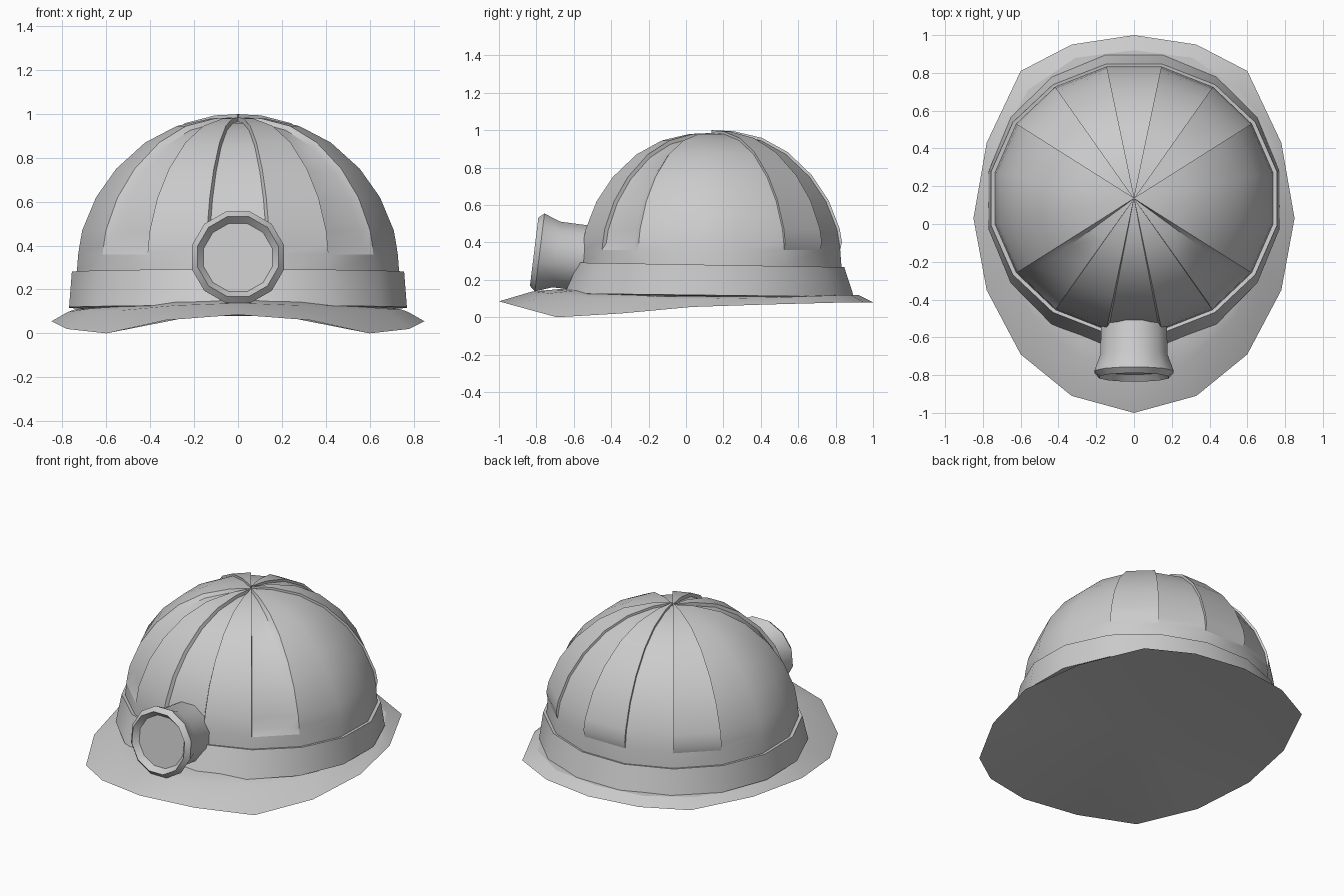
import bpy, bmesh
from math import sin, cos, radians, pi
from mathutils import Matrix

if "Cube" in bpy.data.objects:
    bpy.data.objects.remove(bpy.data.objects["Cube"])


def finish(name, verts, faces, angle=30, recalc=True):
    me = bpy.data.meshes.new(name)
    me.from_pydata(verts, [], faces)
    bm = bmesh.new()
    bm.from_mesh(me)
    bmesh.ops.remove_doubles(bm, verts=bm.verts, dist=.0003)
    if recalc:
        bmesh.ops.recalc_face_normals(bm, faces=bm.faces)
    bm.to_mesh(me)
    bm.free()
    ob = bpy.data.objects.new(name, me)
    bpy.context.collection.objects.link(ob)
    bpy.ops.object.select_all(action='DESELECT')
    ob.select_set(True)
    bpy.context.view_layer.objects.active = ob
    bpy.ops.object.shade_smooth_by_angle(angle=radians(angle))
    return ob


def bridge(rings, n, close_start=None, close_end=None, keep=lambda k, i: True):
    """Join equal rings with quads; optionally close the ends with a fan point."""
    verts = [v for r in rings for v in r]
    last = len(rings) - 1
    faces = [(k*n + i, k*n + (i+1) % n, (k+1)*n + (i+1) % n, (k+1)*n + i)
             for k in range(last) for i in range(n) if keep(k, i)]
    for point, k in ((close_start, 0), (close_end, last)):
        if point:
            verts.append(point)
            faces += [(k*n + i, k*n + (i+1) % n, len(verts)-1) for i in range(n) if keep(k, i)]
    return verts, faces


N, CY = 16, 0.135
STEP = 2*pi/N


def oval(rx, ry, z, a, cy=CY, tilt=0):
    y = ry*sin(a)
    return (rx*cos(a), cy + y, z - tilt*y)


def oval_ring(*args, **kw):
    return [oval(*args, (i + .5)*STEP, **kw) for i in range(N)]


# Dome shell, left open where the six panels sit
profile = [(1.01, .12), (1, .27), (.99, .36), (.982, .40), (.965, .47), (.88, .62),
           (.755, .75), (.575, .87), (.38, .945), (.165, .98)]
RX, RY, TOP = .75, .71, .985
PANEL_SECTORS = (1, 3, 5, 9, 11, 13)
finish("dome", *bridge([oval_ring(RX*r, RY*r, z) for r, z in profile], N,
                       close_end=(0, CY, TOP),
                       keep=lambda k, i: k < 2 or i not in PANEL_SECTORS), recalc=False)


# Panels: sunk at the front, raised at the back, blending in at the lower end
def panel(name, mid, lift, inset0=0, inset1=0):
    rows = profile[2:] + [(.003, TOP)]
    verts = []
    for k, (r, z) in enumerate(rows):
        for side, moved, inset in ((-1, 0, 0), (-1, 1, inset0), (1, 1, -inset1), (1, 0, 0)):
            f = lift if moved and k else 1
            a = mid + side*11.25 + (inset if k else 0)
            x, y, zz = oval(RX*r, RY*r, z, radians(a))
            verts.append((x*f, CY + (y - CY)*f, .3 + (zz - .3)*f))
    faces = [(4*k + i, 4*k + i + 1, 4*k + i + 5, 4*k + i + 4)
             for k in range(len(rows)-1) for i in range(3)]
    finish(name, verts, faces, recalc=False)


panel("front_panel", -90, .97, .8, .8)
panel("front_right_panel", -45, .97, .2, 4)
panel("front_left_panel", -135, .97, 4, .2)
panel("back_panel", 90, 1.022)
panel("back_right_panel", 45, 1.02)
panel("back_left_panel", 135, 1.02)

# Sweat band around the dome base
band = [oval_ring(.74, .70, .275, tilt=.017), oval_ring(.772, .725, .28, tilt=.017),
        oval_ring(.785, .788, .118, cy=.125, tilt=.012),
        oval_ring(.72, .72, .112, cy=.125, tilt=.012)]
finish("band", *bridge(band, N))

# Brim: drooping oval edge, listed from front to back on one side
edge = [(0, -1, .085), (.33, -.91, .06), (.60, -.69, 0), (.78, -.35, .02), (.85, .03, .055),
        (.78, .43, .068), (.60, .81, .078), (.33, .95, .08), (0, 1, .08)]
crease = [(0, -.82, .138), (.28, -.73, .128), (.53, -.50, .105), (.68, -.22, .098),
          (.775, .09, .098), (.73, .42, .104), (.56, .71, .114), (.31, .88, .12), (0, .92, .12)]
inner = [(.74*sin(i*STEP), .125 - .75*cos(i*STEP), z) for i, z in
         enumerate((.155, .145, .125, .112, .11, .112, .115, .12, .12))]
brim = [half + [(-x, y, z) for x, y, z in half[-2:0:-1]] for half in (edge, crease, inner)]
finish("brim", *bridge(brim, N, close_start=(0, 0, .118), close_end=(0, .12, .13)), 20)

# Head lamp: turned profile (depth behind the rim, radius), tilted slightly upward
lamp = [(.035, .162), (0, .19), (.03, .217), (.12, .183), (.40, .18)]
rings = [[(r*sin((i+.5)*pi/6), d, r*cos((i+.5)*pi/6)) for i in range(12)] for d, r in lamp]
ob = finish("head_lamp", *bridge(rings, 12, (0, .035, 0), (0, .40, 0)), 32)
ob.matrix_world = Matrix.Translation((0, -.812, .35)) @ Matrix.Rotation(radians(-7), 4, 'X')
